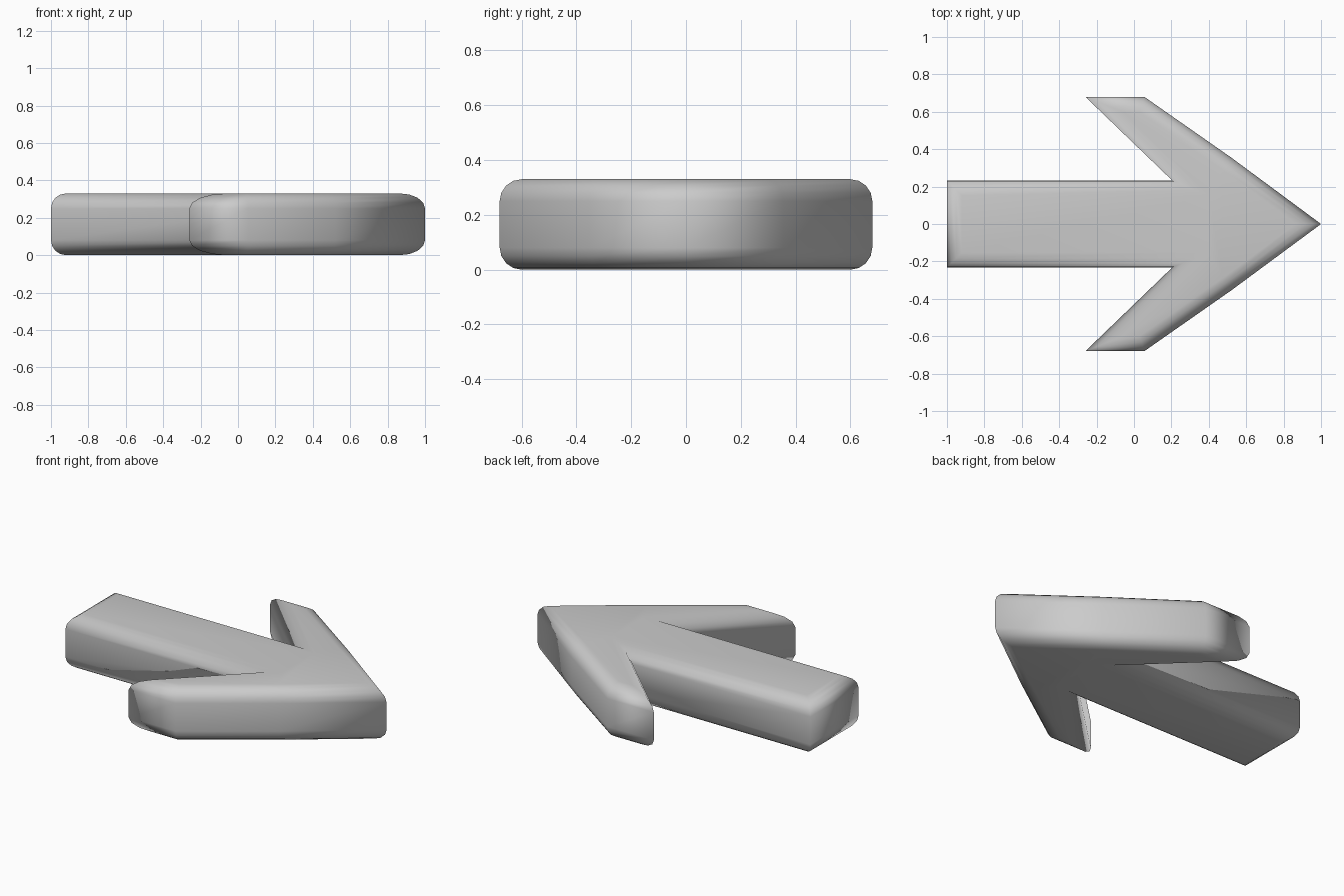
import bpy
import bmesh

HEIGHT = 0.33
ROUNDING = 0.08

cube = bpy.data.objects.get("Cube")
if cube:
    bpy.data.objects.remove(cube, do_unlink=True)

# Flat grey material
grey = bpy.data.materials.new("plain grey")
grey.use_nodes = True
colour = (0.6, 0.6, 0.6, 1)
grey.diffuse_color = colour
grey.node_tree.nodes["Principled BSDF"].inputs["Base Color"].default_value = colour

# Half outline from the tip, round the swept barb, to the shaft end
half = [(1, 0), (0.52, 0.355), (0.055, 0.68), (-0.26, 0.68), (0.205, 0.232), (-1, 0.232)]
outline = half + [(x, -y) for x, y in reversed(half[1:])]

# Extrude the outline into a solid arrow
bm = bmesh.new()
base = bm.faces.new([bm.verts.new((x, y, 0)) for x, y in outline])
raised = bmesh.ops.extrude_face_region(bm, geom=[base], use_keep_orig=True)
top_verts = [g for g in raised["geom"] if isinstance(g, bmesh.types.BMVert)]
bmesh.ops.translate(bm, verts=top_verts, vec=(0, 0, HEIGHT))
bmesh.ops.recalc_face_normals(bm, faces=bm.faces[:])

# Round the top and bottom rims, leaving the upright corners crisp
rims = [e for e in bm.edges if abs(e.verts[0].co.z - e.verts[1].co.z) < 0.001]
bmesh.ops.bevel(bm, geom=rims, offset=ROUNDING, offset_type='OFFSET',
                segments=4, profile=0.5, affect='EDGES', clamp_overlap=False)
bmesh.ops.recalc_face_normals(bm, faces=bm.faces[:])
for face in bm.faces:
    face.smooth = True

mesh = bpy.data.meshes.new("arrow")
bm.to_mesh(mesh)
bm.free()
mesh.materials.append(grey)
arrow = bpy.data.objects.new("arrow", mesh)
bpy.context.collection.objects.link(arrow)
